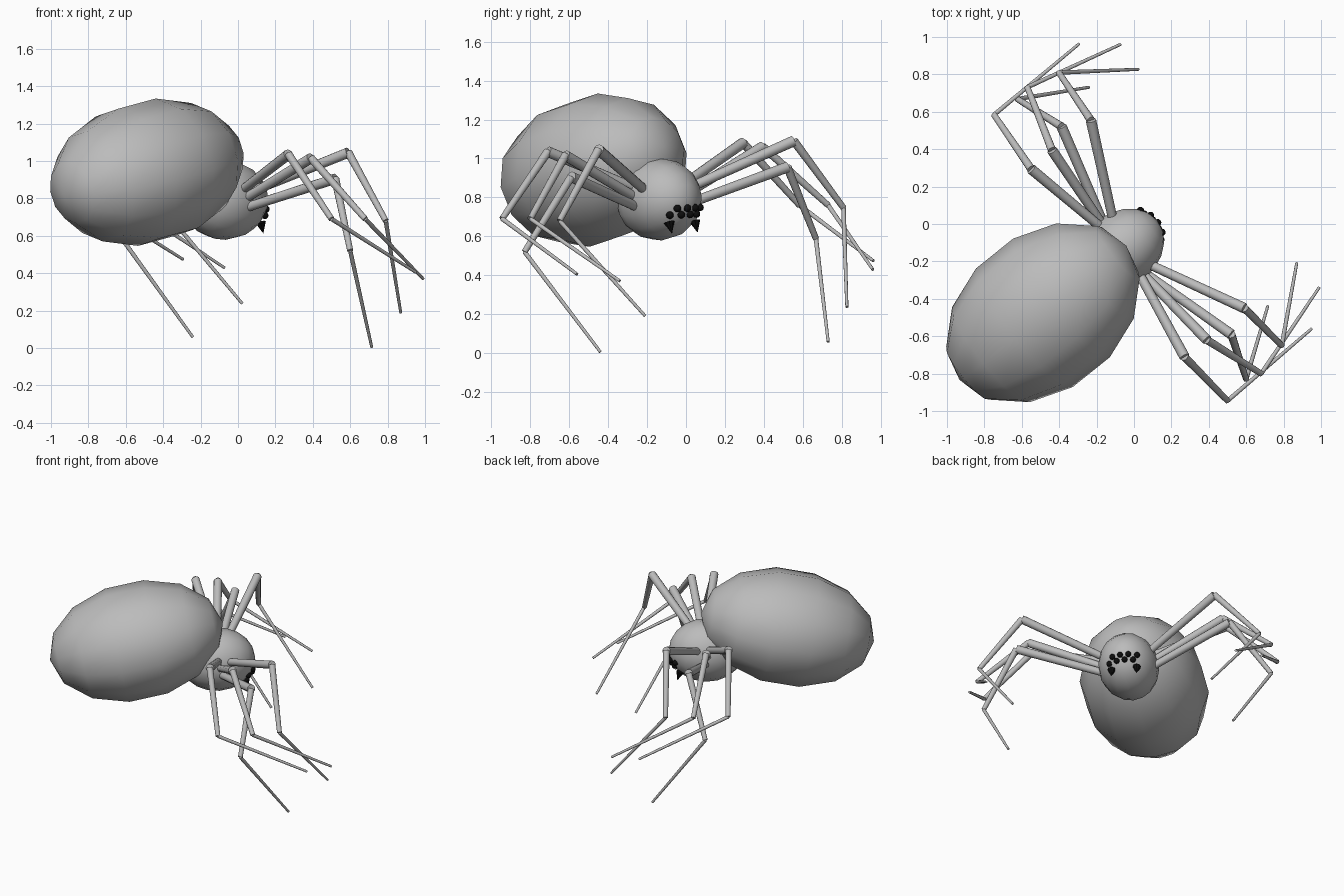
import bpy
import math
from mathutils import Vector, Matrix

if "Cube" in bpy.data.objects:
    bpy.data.objects.remove(bpy.data.objects["Cube"])


def material(name, rgb):
    m = bpy.data.materials.new(name)
    m.diffuse_color = (*rgb, 1)
    m.use_nodes = True
    m.node_tree.nodes["Principled BSDF"].inputs["Base Color"].default_value = m.diffuse_color
    return m


GREY = material("body grey", (0.5, 0.5, 0.5))
BLACK = material("eye black", (0.004, 0.004, 0.004))

# Body frame: forward, left (mirror plane normal) and up
LEFT = Vector((-0.632, 0.774, 0.035)).normalized()
FWD = Vector((0.774, 0.632, 0)).normalized()
UP = FWD.cross(LEFT)
PLANE = -0.036


def mirrored(p):
    return p - 2 * (p.dot(LEFT) - PLANE) * LEFT


def finish(name, mat, angle=60):
    ob = bpy.context.object
    ob.name = name
    ob.data.materials.append(mat)
    bpy.ops.object.shade_smooth_by_angle(angle=math.radians(angle))
    return ob


def ellipsoid(name, centre, radii, pitch, mat, segs, rings):
    """Sphere with its poles on the forward axis, stretched to (forward, side, up)."""
    bpy.ops.mesh.primitive_uv_sphere_add(segments=segs, ring_count=rings, radius=1)
    ob = finish(name, mat, 80)
    f = FWD * math.cos(pitch) + UP * math.sin(pitch)
    u = f.cross(LEFT)
    rot = Matrix((u * radii[2], LEFT * -radii[1], f * radii[0])).transposed()
    if rot.determinant() < 0:
        rot = Matrix((u * radii[2], LEFT * radii[1], f * radii[0])).transposed()
    ob.data.transform(Matrix.Translation(centre) @ rot.to_4x4())


def rod(name, a, b, r1, r2, mat, sides=12):
    d = b - a
    bpy.ops.mesh.primitive_cone_add(
        vertices=sides, radius1=r1, radius2=r2, depth=d.length,
        location=(a + b) / 2, rotation=d.to_track_quat('Z', 'Y').to_euler())
    finish(name, mat, 40)


# Abdomen and head
HEAD = Vector((-0.07, -0.138, 0.79))
HR = (0.25, 0.2, 0.212)
ellipsoid("abdomen", Vector((-0.487, -0.475, 0.94)), (0.585, 0.42, 0.385),
          math.radians(12), GREY, 12, 7)
ellipsoid("head", HEAD, HR, math.radians(3), GREY, 16, 10)


def on_head(side, up):
    f = HR[0] * math.sqrt(1 - (side / HR[1]) ** 2 - (up / HR[2]) ** 2)
    return HEAD + FWD * f + LEFT * side + UP * up


# Eyes in a zigzag row
for i in range(8):
    s = -0.095 + 0.19 * i / 7
    ellipsoid("eye", on_head(s, -0.045 if i % 2 else -0.078),
              (0.02, 0.02, 0.02), 0, BLACK, 10, 6)

# Fangs
for s in (-0.085, 0.085):
    p = on_head(s, -0.115)
    rod("fang", p, p + FWD * 0.02 - UP * 0.06, 0.028, 0.0, BLACK, 8)

# Legs: root, knee, ankle, tip of each right leg, mirrored to the left
LEGS = [
    ((0.08, -0.215, 0.84), (0.59, -0.45, 1.045), (0.79, -0.65, 0.68), (0.87, -0.21, 0.19)),
    ((0.04, -0.25, 0.75), (0.52, -0.59, 0.905), (0.60, -0.83, 0.52), (0.715, -0.44, 0.005)),
    ((0.04, -0.26, 0.80), (0.39, -0.62, 1.015), (0.68, -0.80, 0.69), (0.99, -0.34, 0.37)),
    ((0.03, -0.27, 0.85), (0.27, -0.71, 1.035), (0.50, -0.945, 0.69), (0.95, -0.56, 0.405)),
]
PARTS = [("thigh", 0.025, 0.028), ("shin", 0.022, 0.016), ("foot", 0.012, 0.008)]
for n, leg in enumerate(LEGS):
    pts = [Vector(p) for p in leg]
    for side, path in (("right", pts), ("left", [mirrored(p) for p in pts])):
        for k, (part, r1, r2) in enumerate(PARTS):
            rod(f"{side}_leg_{n + 1}_{part}", path[k], path[k + 1], r1, r2, GREY)
